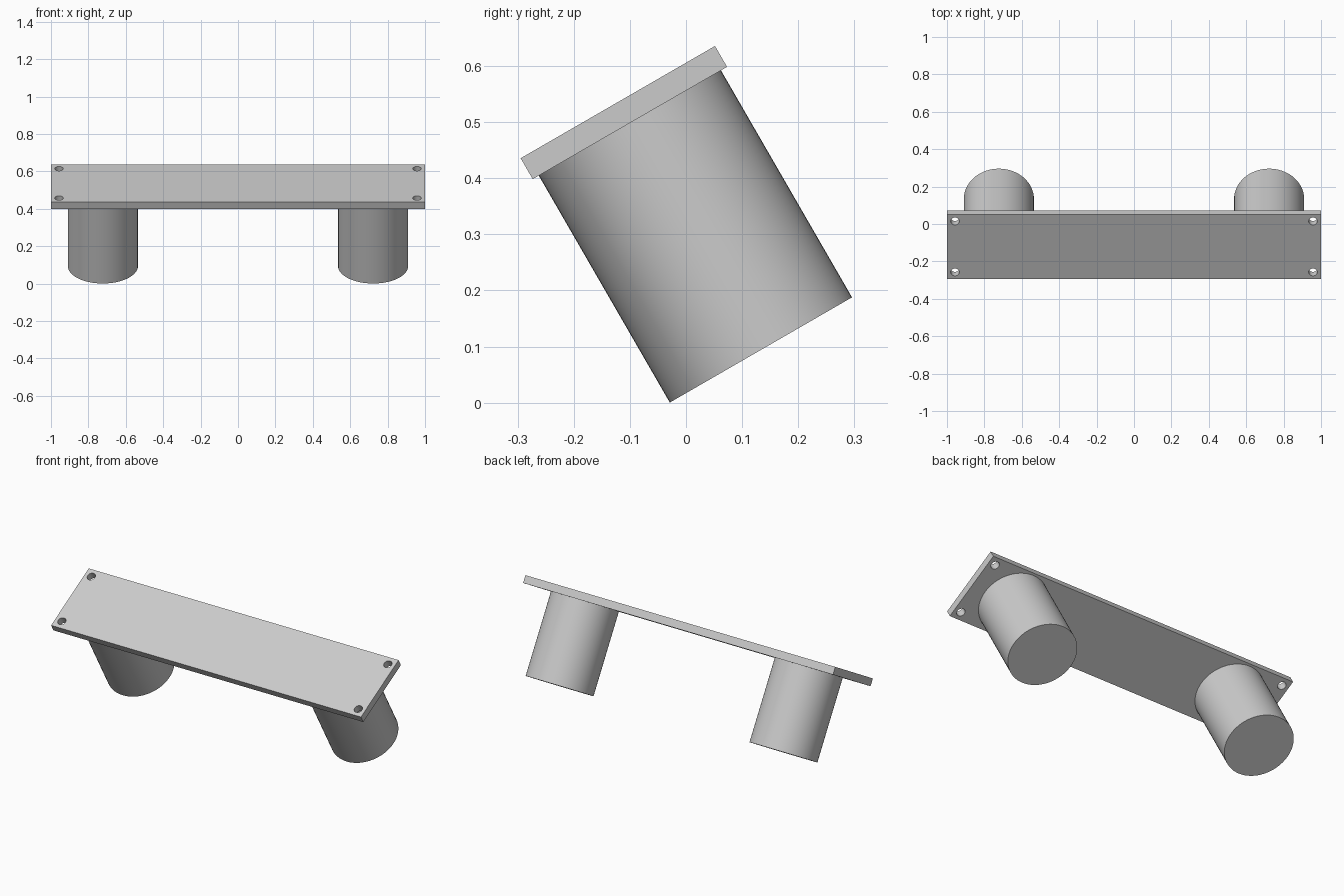
import bpy
import math
from mathutils import Matrix

cube = bpy.data.objects.get("Cube")
if cube:
    bpy.data.objects.remove(cube, do_unlink=True)

LENGTH, WIDTH, THICK = 2.0, 0.4, 0.043
LEG_R, LEG_LEN, LEG_X = 0.1875, 0.467, 0.7225
HOLE_R, INSET = 0.023, 0.043

# Tilted frame: its origin is the middle of the plate's underside
FRAME = Matrix.Translation((0, -0.1, 0.4985)) @ Matrix.Rotation(math.radians(30), 4, "X")

grey = bpy.data.materials.new("grey")
grey.use_nodes = True
colour = (0.6, 0.6, 0.6, 1)
grey.diffuse_color = colour
grey.node_tree.nodes["Principled BSDF"].inputs["Base Color"].default_value = colour


def finish(name, location):
    obj = bpy.context.object
    obj.name = name
    obj.data.materials.append(grey)
    obj.matrix_world = FRAME @ Matrix.Translation(location)
    return obj


def cylinder(name, radius, depth, location, sides):
    bpy.ops.mesh.primitive_cylinder_add(vertices=sides, radius=radius, depth=depth)
    return finish(name, location)


# Mounting plate
bpy.ops.mesh.primitive_cube_add(size=1)
plate = bpy.context.object
plate.data.transform(Matrix.Diagonal((LENGTH, WIDTH, THICK, 1)))
finish("mounting_plate", (0, 0, THICK / 2))

# Screw holes through the four corners
cutters = []
for sx in (-1, 1):
    for sy in (-1, 1):
        place = (sx * (LENGTH / 2 - INSET), sy * (WIDTH / 2 - INSET), THICK / 2)
        cutter = cylinder("hole_cutter", HOLE_R, THICK * 3, place, 32)
        cutter.hide_render = True
        cutters.append(cutter)
        cut = plate.modifiers.new("screw_hole", "BOOLEAN")
        cut.object = cutter
        cut.operation = "DIFFERENCE"
        cut.solver = "EXACT"

bpy.ops.object.select_all(action="DESELECT")
plate.select_set(True)
bpy.context.view_layer.objects.active = plate
for modifier in list(plate.modifiers):
    bpy.ops.object.modifier_apply(modifier=modifier.name)
for cutter in cutters:
    bpy.data.objects.remove(cutter, do_unlink=True)
bpy.ops.object.shade_smooth_by_angle(angle=math.radians(30))

# Round posts under the plate
for side, sx in (("right", -1), ("left", 1)):
    cylinder(side + "_post", LEG_R, LEG_LEN, (sx * LEG_X, 0, -LEG_LEN / 2), 64)
    bpy.ops.object.shade_smooth_by_angle(angle=math.radians(30))
